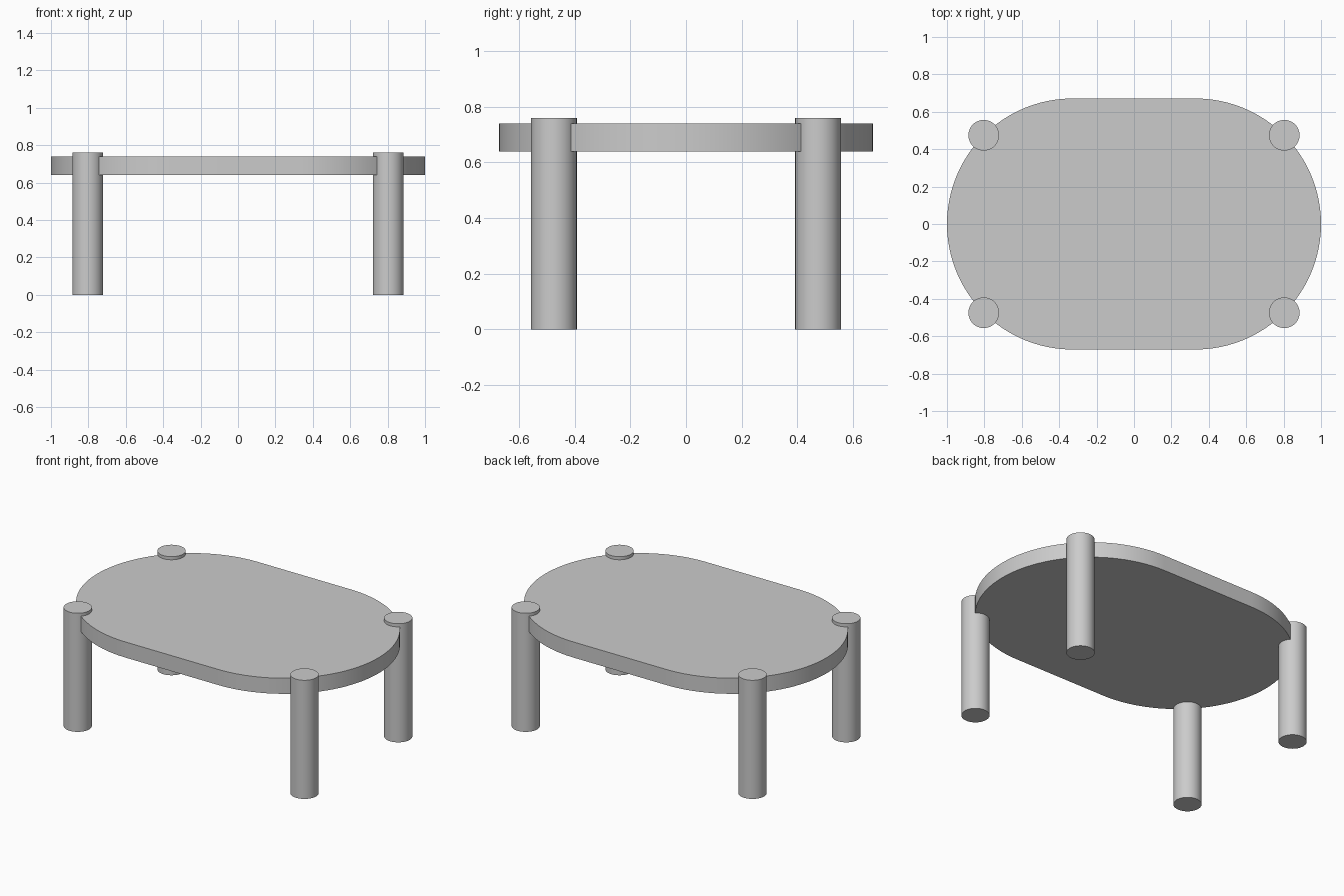
import bpy
import math

cube = bpy.data.objects.get("Cube")
if cube:
    bpy.data.objects.remove(cube, do_unlink=True)

END_RADIUS = 0.671
END_X = 1.0 - END_RADIUS
LEG_RADIUS = 0.082
LEG_HEIGHT = 0.76
TOP_LOW, TOP_HIGH = 0.64, 0.74

# Single plain finish
grey = bpy.data.materials.new("plain grey")
grey.use_nodes = True
colour = (0.6, 0.6, 0.6, 1)
grey.diffuse_color = colour
grey.node_tree.nodes["Principled BSDF"].inputs["Base Color"].default_value = colour


def prism(name, outline, low, high):
    """Extrude a closed outline from low to high, smooth around the side."""
    n = len(outline)
    verts = [(x, y, z) for z in (low, high) for x, y in outline]
    faces = [tuple(reversed(range(n))), tuple(range(n, 2 * n))]
    faces += [(i, (i + 1) % n, (i + 1) % n + n, i + n) for i in range(n)]
    mesh = bpy.data.meshes.new(name)
    mesh.from_pydata(verts, [], faces)
    mesh.materials.append(grey)
    obj = bpy.data.objects.new(name, mesh)
    bpy.context.collection.objects.link(obj)
    bpy.ops.object.select_all(action="DESELECT")
    obj.select_set(True)
    bpy.context.view_layer.objects.active = obj
    bpy.ops.object.shade_smooth_by_angle(angle=math.radians(30))
    return obj


def arc(cx, cy, radius, start, sweep, steps):
    angles = [start + sweep * i / steps for i in range(steps + 1)]
    return [(cx + radius * math.cos(a), cy + radius * math.sin(a)) for a in angles]


# Tabletop: straight long sides with semicircular ends
outline = arc(END_X, 0, END_RADIUS, -math.pi / 2, math.pi, 48)
outline += arc(-END_X, 0, END_RADIUS, math.pi / 2, math.pi, 48)
prism("tabletop", outline, TOP_LOW, TOP_HIGH)

# Legs: round posts centred on the rim at the diagonals, just proud of the top
offset = END_RADIUS * math.sqrt(0.5)
for side, sx in (("left", 1), ("right", -1)):
    for end, sy in (("front", -1), ("back", 1)):
        circle = arc(sx * (END_X + offset), sy * offset, LEG_RADIUS, 0, math.tau, 48)[:-1]
        prism(f"{end}_{side}_leg", circle, 0, LEG_HEIGHT)
